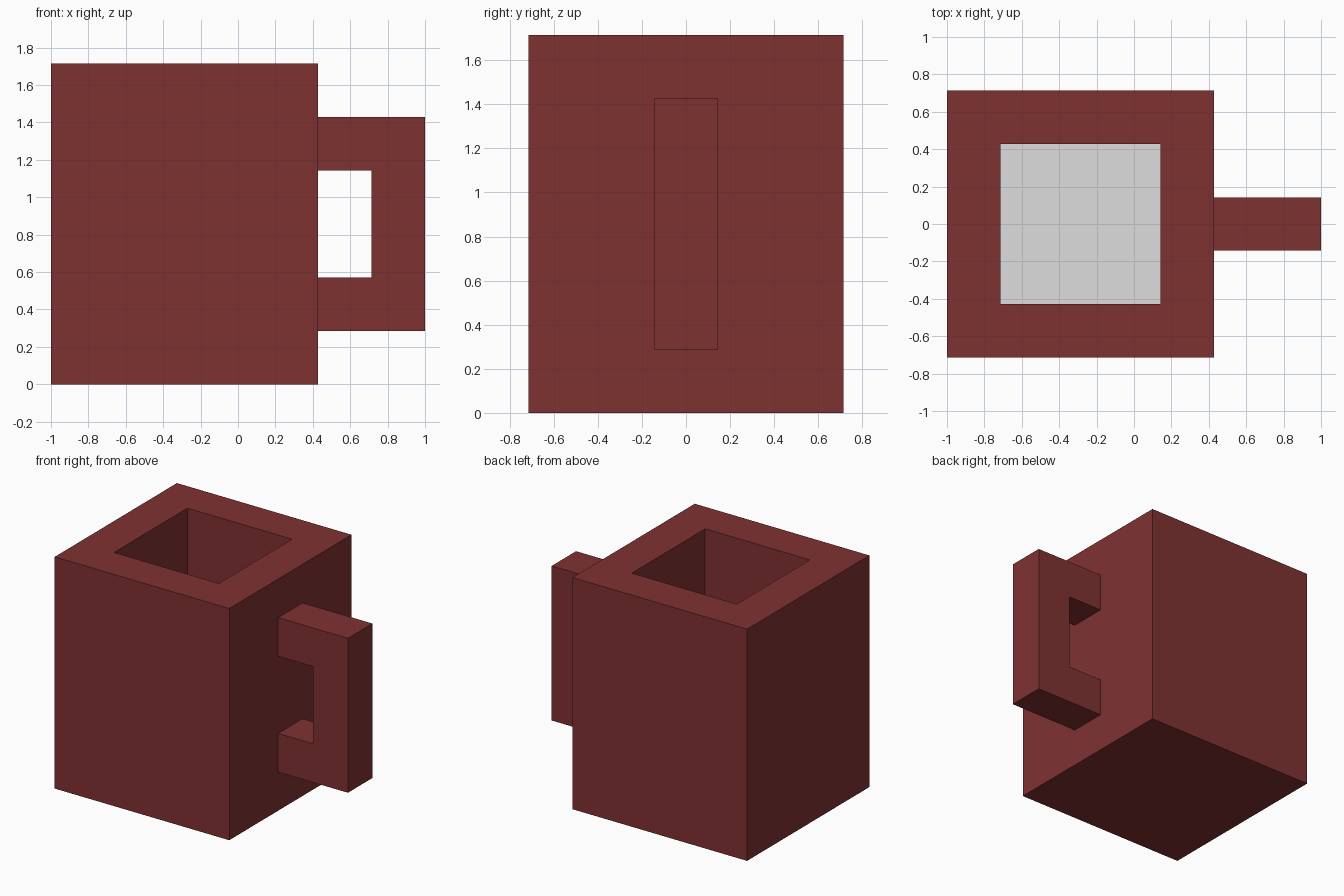
import bpy, bmesh

if "Cube" in bpy.data.objects:
    bpy.data.objects.remove(bpy.data.objects["Cube"])

U = 2 / 7  # block size: every part is a whole number of blocks

def material(name, rgb):
    m = bpy.data.materials.new(name)
    m.diffuse_color = (*rgb, 1)
    m.use_nodes = True
    m.node_tree.nodes["Principled BSDF"].inputs["Base Color"].default_value = m.diffuse_color
    return m

red = material("dark_red", (0.212, 0.031, 0.031))
grey = material("light_grey", (0.73, 0.73, 0.73))

def add_object(name, bm, mat):
    bmesh.ops.recalc_face_normals(bm, faces=bm.faces)
    me = bpy.data.meshes.new(name)
    bm.to_mesh(me)
    bm.free()
    me.materials.append(mat)
    ob = bpy.data.objects.new(name, me)
    bpy.context.collection.objects.link(ob)
    return ob

def ring(bm, half, z, cx):
    return [bm.verts.new((cx + sx * half, sy * half, z))
            for sx, sy in ((-1, -1), (1, -1), (1, 1), (-1, 1))]

# Square cup: outer wall, rim, inner wall and liquid surface as stacked rings
cx = -1 + 2.5 * U
floor_z = 4 * U
bm = bmesh.new()
rings = [ring(bm, h, z, cx) for h, z in
         ((2.5 * U, 0), (2.5 * U, 6 * U), (1.5 * U, 6 * U), (1.5 * U, floor_z))]
bm.faces.new(rings[0])
for a, b in zip(rings, rings[1:]):
    for i in range(4):
        j = (i + 1) % 4
        bm.faces.new((a[i], a[j], b[j], b[i]))
inside = bm.faces.new(rings[-1])
inside.material_index = 1
cup = add_object("cup", bm, red)
cup.data.materials.append(grey)

# Handle: C-shaped profile extruded across y
x0 = -1 + 5 * U
profile = [(x0, U), (1, U), (1, 5 * U), (x0, 5 * U),
           (x0, 4 * U), (x0 + U, 4 * U), (x0 + U, 2 * U), (x0, 2 * U)]
bm = bmesh.new()
face = bm.faces.new([bm.verts.new((x, -U / 2, z)) for x, z in profile])
out = bmesh.ops.extrude_face_region(bm, geom=[face])
bmesh.ops.translate(bm, vec=(0, U, 0),
                    verts=[g for g in out["geom"] if isinstance(g, bmesh.types.BMVert)])
add_object("handle", bm, red)
